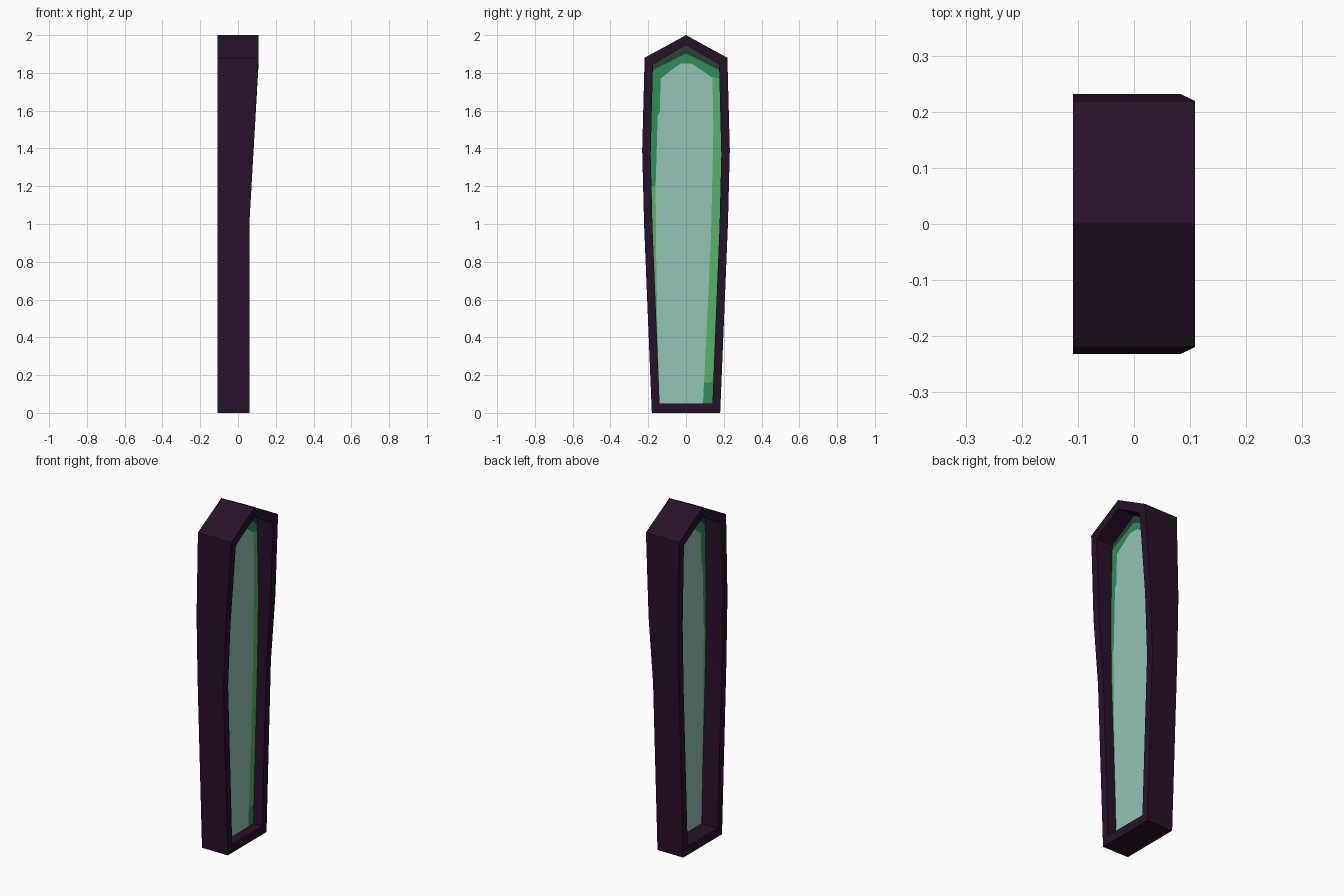
import bpy, bmesh

if "Cube" in bpy.data.objects:
    bpy.data.objects.remove(bpy.data.objects["Cube"])


def material(name, hexcode):
    def lin(c):
        return c / 12.92 if c <= 0.04045 else ((c + 0.055) / 1.055) ** 2.4
    m = bpy.data.materials.new(name)
    rgb = [lin(int(hexcode[i:i + 2], 16) / 255) for i in (0, 2, 4)]
    m.diffuse_color = (*rgb, 1)
    m.use_nodes = True
    m.node_tree.nodes["Principled BSDF"].inputs["Base Color"].default_value = m.diffuse_color
    return m


FRAME = material("dark plum", "271129")
BAND = material("shadow green", "2B4036")
GREEN = material("deep green", "2F8D58")
BRIGHT = material("bright green", "57B265")
PALE = material("pale mint", "92C4B5")


def finish(name, bm, mat):
    bmesh.ops.recalc_face_normals(bm, faces=bm.faces)
    me = bpy.data.meshes.new(name)
    bm.to_mesh(me)
    bm.free()
    me.materials.append(mat)
    ob = bpy.data.objects.new(name, me)
    bpy.context.collection.objects.link(ob)
    return ob


def mirrored(half, apex):
    """Closed outline from a right-hand half profile (bottom to top) and apex."""
    return half + [(0, apex)] + [(-y, z) for y, z in reversed(half)]


def front_x(z):
    """The front of the frame leans forward above the middle."""
    return 0.06 + 0.049 * min(max((z - 1.0) / 0.85, 0), 1)


# Coffin-shaped frame, open right through
outer = mirrored([(0.181, 0), (0.222, 1.0), (0.232, 1.39), (0.219, 1.88)], 2.0)
inner = mirrored([(0.14, 0.05), (0.178, 1.0), (0.187, 1.37), (0.175, 1.845)], 1.947)
bm = bmesh.new()
rings = []
for outline in (outer, inner):
    rings.append([bm.verts.new((-0.109, y, z)) for y, z in outline])
    rings.append([bm.verts.new((front_x(z), y, z)) for y, z in outline])
ob_, of, ib, if_ = rings
n = len(outer)
for a, b in ((ob_, of), (of, if_), (if_, ib), (ib, ob_)):
    for i in range(n):
        j = (i + 1) % n
        bm.faces.new((a[i], a[j], b[j], b[i]))
finish("coffin_frame", bm, FRAME)


def plate(name, outline, half, mat):
    """Thin two-sided plate in the middle of the frame."""
    bm = bmesh.new()
    f = bm.faces.new([bm.verts.new((-half, y, z)) for y, z in outline])
    g = bmesh.ops.extrude_face_region(bm, geom=[f])
    for v in g["geom"]:
        if isinstance(v, bmesh.types.BMVert):
            v.co.x = half
    finish(name, bm, mat)


# Glowing panel: dark top, deep green, bright edges, pale centre
plate("panel_base", inner, 0.001, BAND)
plate("panel_green", mirrored([(0.14, 0.05), (0.178, 1.0), (0.187, 1.37), (0.176, 1.815)], 1.902),
      0.002, GREEN)
plate("panel_bright_right", [(0.09, 0.16), (0.135, 0.16), (0.144, 0.2), (0.178, 1.0), (0.187, 1.37),
                             (0.178, 1.77), (0.13, 1.78)], 0.003, BRIGHT)
plate("panel_bright_left", [(-0.1, 0.3), (-0.148, 0.3), (-0.178, 1.0), (-0.182, 1.2), (-0.1, 1.2)],
      0.003, BRIGHT)
plate("panel_pale", [(-0.14, 0.05), (0.09, 0.05), (0.11, 0.45), (0.133, 0.95), (0.145, 1.5), (0.14, 1.775),
                     (0.03, 1.85), (-0.03, 1.85), (-0.135, 1.77), (-0.138, 1.6), (-0.15, 1.57),
                     (-0.161, 1.2), (-0.157, 0.75), (-0.148, 0.3)], 0.004, PALE)
